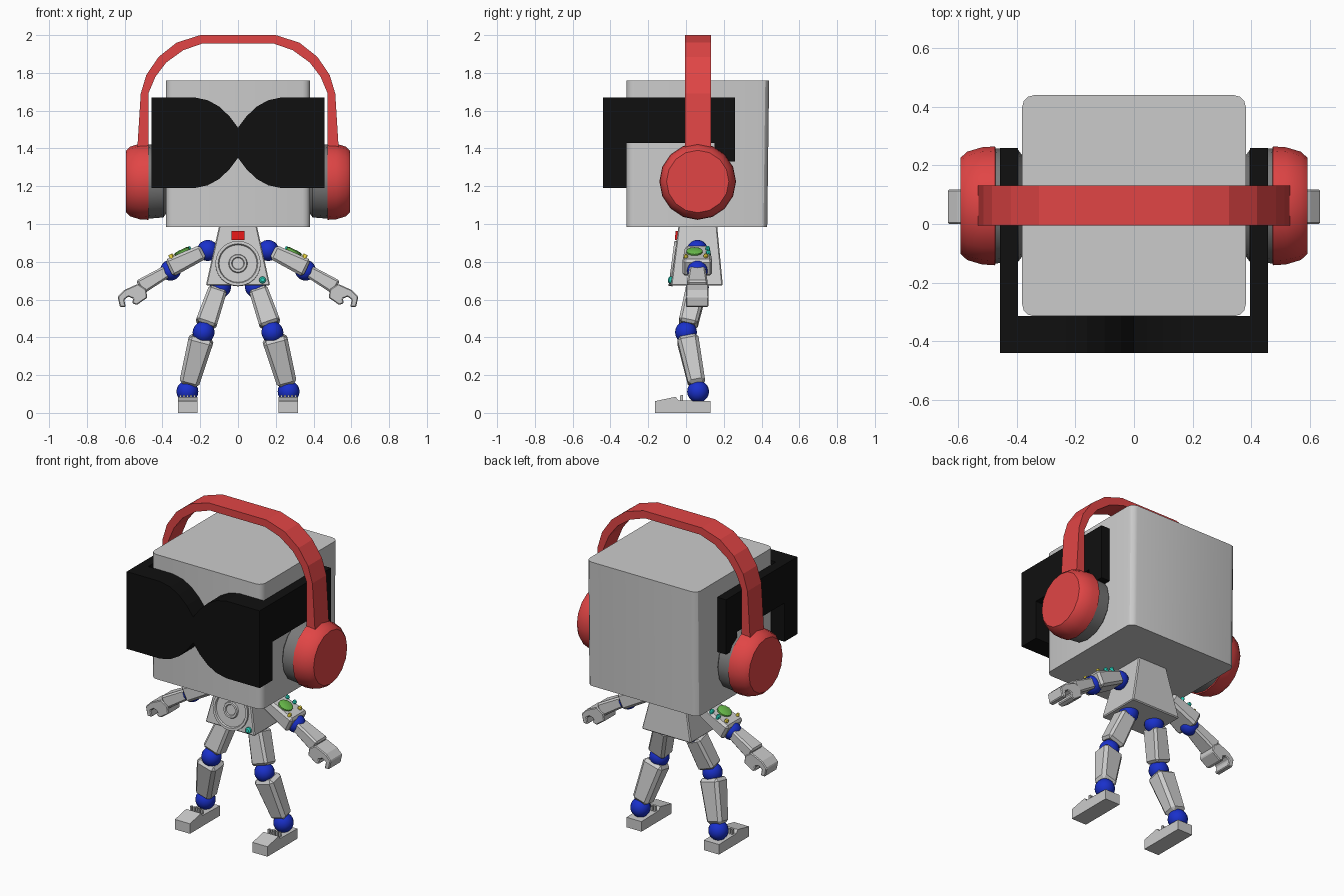
import bpy, bmesh, math
from mathutils import Vector

if "Cube" in bpy.data.objects:
    bpy.data.objects.remove(bpy.data.objects["Cube"])

COLORS = {
    "red": (0.75, 0.06, 0.06), "black": (0.005, 0.005, 0.005), "blue": (0.01, 0.03, 0.6),
    "dark_grey": (0.2, 0.2, 0.2), "green": (0.14, 0.5, 0.07), "teal": (0.02, 0.65, 0.5),
    "yellow": (0.8, 0.65, 0.05), "button_red": (0.8, 0.01, 0.01),
}
MATS = {}


def finish(name, bm, color=None, mirror=False, bevel=0, segs=1, smooth=False):
    bmesh.ops.recalc_face_normals(bm, faces=bm.faces)
    me = bpy.data.meshes.new(name)
    bm.to_mesh(me)
    bm.free()
    ob = bpy.data.objects.new(name, me)
    bpy.context.collection.objects.link(ob)
    if color:
        if color not in MATS:
            MATS[color] = bpy.data.materials.new(color)
            MATS[color].diffuse_color = (*COLORS[color], 1)
        me.materials.append(MATS[color])
    if smooth:
        bpy.ops.object.select_all(action='DESELECT')
        ob.select_set(True)
        bpy.context.view_layer.objects.active = ob
        bpy.ops.object.shade_smooth_by_angle(angle=math.radians(30))
    if bevel:
        m = ob.modifiers.new("bevel", 'BEVEL')
        m.width, m.segments = bevel, segs
    if mirror:
        m = ob.modifiers.new("mirror", 'MIRROR')
        m.use_clip = m.use_mirror_merge = False
    return ob


def loft(name, rings, **kw):
    """Skin a list of equally long vertex rings and cap both ends."""
    bm = bmesh.new()
    vs = [[bm.verts.new(p) for p in r] for r in rings]
    n = len(rings[0])
    for a, b in zip(vs, vs[1:]):
        for i in range(n):
            bm.faces.new((a[i], a[(i + 1) % n], b[(i + 1) % n], b[i]))
    bm.faces.new(vs[0])
    bm.faces.new(vs[-1])
    return finish(name, bm, **kw)


def prism(name, pts, axis, a, b, **kw):
    """Extrude a 2D profile along x (points y,z) or y (points x,z)."""
    place = (lambda p, t: (t, p[0], p[1])) if axis == 'x' else (lambda p, t: (p[0], t, p[1]))
    return loft(name, [[place(p, t) for p in pts] for t in (a, b)], **kw)


def lathe(name, profile, origin, direction, n=16, **kw):
    """Revolve (height, radius) pairs around a direction."""
    d = Vector(direction).normalized()
    q = d.to_track_quat('Z', 'Y')
    rings = [[Vector(origin) + q @ Vector((r * math.cos(2 * math.pi * i / n),
              r * math.sin(2 * math.pi * i / n), h)) for i in range(n)] for h, r in profile]
    return loft(name, rings, smooth=True, **kw)


def limb(name, p0, p1, s0, s1, bevel=0.014):
    """Tapered, chamfered bar with a mirrored twin."""
    p0, p1 = Vector(p0), Vector(p1)
    d = (p1 - p0).normalized()
    v = d.cross(Vector((0, 1, 0))).normalized()
    w = v.cross(d)
    rings = [[p + v * (i * s[0] / 2) + w * (j * s[1] / 2)
              for i, j in ((-1, -1), (1, -1), (1, 1), (-1, 1))] for p, s in ((p0, s0), (p1, s1))]
    return loft(name, rings, mirror=True, bevel=bevel)


def joint(name, c, r):
    bm = bmesh.new()
    bmesh.ops.create_uvsphere(bm, u_segments=16, v_segments=10, radius=r)
    bmesh.ops.translate(bm, vec=c, verts=bm.verts)
    return finish(name, bm, color="blue", mirror=True, smooth=True)


def box(x0, x1, y0, y1, z):
    return [(x0, y0, z), (x1, y0, z), (x1, y1, z), (x0, y1, z)]


def rounded_rect(x, y0, y1, r, z):
    pts = []
    for cx, cy, a0 in ((x - r, y1 - r, 0), (r - x, y1 - r, 90), (r - x, y0 + r, 180), (x - r, y0 + r, 270)):
        for k in range(4):
            a = math.radians(a0 + 30 * k)
            pts.append((cx + r * math.cos(a), cy + r * math.sin(a), z))
    return pts


def flip(pts):
    return [(-x, z) for x, z in reversed(pts) if x > 0]


# Head: box with rounded upright edges
loft("head", [rounded_rect(0.382, -0.315, 0.43, 0.04, 0.985),
              rounded_rect(0.382, -0.315, 0.44, 0.04, 1.76)], smooth=True)

# Goggles: twin lens front and side arms with ear hooks
top = [(0.457, 1.67), (0.23, 1.67), (0.16, 1.655), (0.1, 1.622), (0.045, 1.57), (0, 1.51)]
bottom = [(x, 2.86 - z) for x, z in top]
right_half = bottom[::-1] + top
prism("goggles_front", right_half + flip(top) + flip(bottom[::-1]), 'y', -0.44, -0.315, color="black")
prism("goggles_arm", [(-0.32, 1.43), (-0.32, 1.67), (0.26, 1.67), (0.26, 1.33), (0.15, 1.33), (0.15, 1.43)],
      'x', 0.397, 0.457, color="black", mirror=True)

# Headphones: band, cups and cushions
outer = [(0.533, 1.40), (0.515, 1.69), (0.485, 1.79), (0.42, 1.885), (0.325, 1.96), (0.2, 2.0)]
inner = [(0.475, 1.40), (0.475, 1.69), (0.437, 1.78), (0.38, 1.855), (0.29, 1.92), (0.19, 1.955)]
prism("headphone_band", outer + flip(outer) + [(-x, z) for x, z in inner] + inner[::-1],
      'y', -0.005, 0.132, color="red")
cup = (0, 0.062, 1.225)
lathe("headphone_cup", [(0.47, 0.19), (0.475, 0.203), (0.52, 0.2), (0.57, 0.185), (0.592, 0.165)],
      cup, (1, 0, 0), color="red", mirror=True)
lathe("headphone_cushion", [(0.38, 0.17), (0.395, 0.19), (0.475, 0.197)],
      cup, (1, 0, 0), color="dark_grey", mirror=True)

# Torso with chest dial and buttons
loft("torso", [box(-0.17, 0.17, -0.08, 0.195, 0.675), box(-0.1, 0.1, -0.04, 0.165, 0.99)], bevel=0.006)
front = (0, -0.99, 0.13)
lathe("chest_dial", [(-0.01, 0.12), (0.012, 0.12), (0.012, 0.105), (0.003, 0.1), (0.003, 0.05),
                     (0.012, 0.046), (0.012, 0.034), (0.005, 0.03)], (0, -0.065, 0.79), front, n=24)
loft("chest_light", [box(-0.034, 0.034, -0.058, -0.03, 0.915), box(-0.034, 0.034, -0.056, -0.03, 0.963)],
     color="button_red")
lathe("chest_button", [(-0.01, 0.018), (0.012, 0.018), (0.018, 0.01)], (0.13, -0.077, 0.703), front,
      n=12, color="teal")

# Arms
joint("shoulder", (0.16, 0.06, 0.86), 0.056)
limb("upper_arm", (0.185, 0.06, 0.853), (0.365, 0.06, 0.765), (0.08, 0.13), (0.1, 0.16))
joint("elbow", (0.357, 0.06, 0.755), 0.055)
limb("forearm", (0.375, 0.06, 0.75), (0.52, 0.06, 0.665), (0.065, 0.085), (0.08, 0.11), 0.01)
prism("hand", [(0.487, 0.655), (0.53, 0.683), (0.603, 0.65), (0.637, 0.615), (0.625, 0.56), (0.594, 0.56),
               (0.602, 0.6), (0.58, 0.615), (0.555, 0.605), (0.56, 0.58), (0.535, 0.572), (0.48, 0.61)],
      'y', 0.0, 0.118, mirror=True, bevel=0.005)

# Arm controls on the upper face
up = Vector((0.44, 0, 0.9))
for label, t, y, r, col in (("pad", 0.5, 0.045, 0.043, "green"), ("key_a", 0.3, 0.115, 0.012, "teal"),
                            ("key_b", 0.55, 0.118, 0.012, "teal"), ("key_c", 0.8, 0.105, 0.012, "yellow"),
                            ("key_d", 0.82, -0.0, 0.01, "yellow")):
    base = Vector((0.185, y, 0.853)).lerp(Vector((0.365, y, 0.765)), t) + up * (0.04 + 0.01 * t)
    lathe("arm_" + label, [(-0.01, r), (0.01, r), (0.016, r * 0.7)], base, up, n=12, color=col, mirror=True)

# Legs
joint("hip", (0.093, 0.065, 0.665), 0.056)
limb("thigh", (0.107, 0.055, 0.655), (0.172, 0.01, 0.465), (0.1, 0.11), (0.115, 0.1))
joint("knee", (0.182, 0.0, 0.427), 0.058)
limb("shin", (0.192, 0.007, 0.4), (0.26, 0.058, 0.15), (0.135, 0.115), (0.105, 0.09), 0.018)
joint("ankle", (0.268, 0.064, 0.113), 0.058)

# Feet with a raised toe and lacing ridges
prism("foot", [(-0.165, 0), (-0.165, 0.062), (-0.055, 0.085), (-0.04, 0.066), (0.13, 0.062), (0.13, 0)],
      'x', 0.215, 0.318, mirror=True)
for i in range(5):
    x = 0.225 + 0.0185 * i
    loft("foot_ridge", [box(x, x + 0.01, -0.033, -0.015, 0.05), box(x, x + 0.01, -0.03, -0.016, 0.095)],
         mirror=True)

for m in bpy.data.materials:
    if m.users and not m.is_grease_pencil:
        m.use_nodes = True
        m.node_tree.nodes["Principled BSDF"].inputs["Base Color"].default_value = m.diffuse_color
